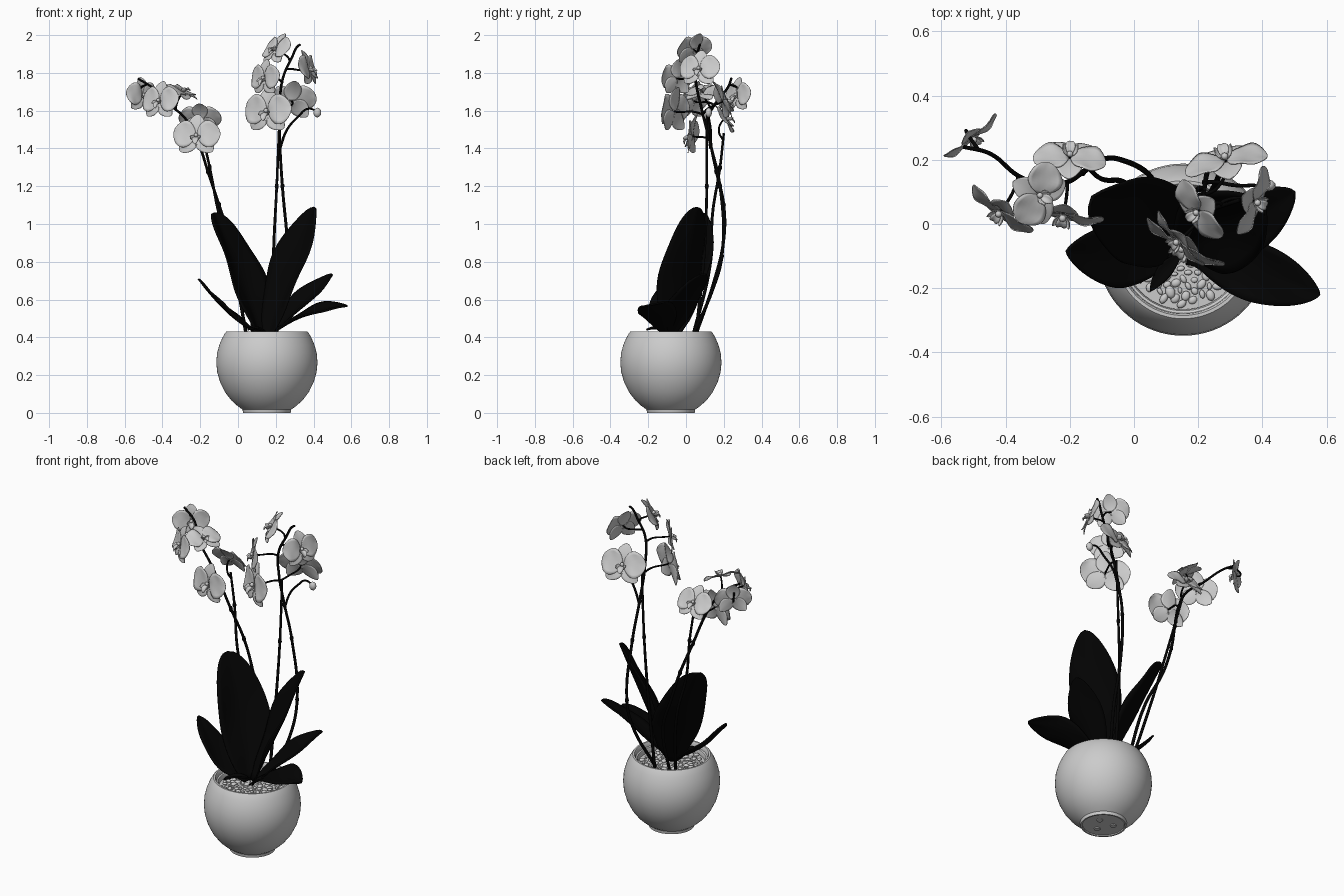
import bpy, bmesh, math, random
from mathutils import Vector as V, Matrix

if "Cube" in bpy.data.objects:
    bpy.data.objects.remove(bpy.data.objects["Cube"])

random.seed(4)
dark = bpy.data.materials.new("dark_green")
dark.diffuse_color = (0.001, 0.001, 0.001, 1)
dark.use_nodes = True
dark.node_tree.nodes["Principled BSDF"].inputs["Base Color"].default_value = dark.diffuse_color
PX, PY = 0.153, -0.08          # pot axis


def finish(bm, name, mat=None, thick=0, angle=None):
    bmesh.ops.remove_doubles(bm, verts=bm.verts, dist=1e-5)
    me = bpy.data.meshes.new(name)
    bm.to_mesh(me)
    bm.free()
    ob = bpy.data.objects.new(name, me)
    bpy.context.collection.objects.link(ob)
    if mat:
        me.materials.append(mat)
    for p in me.polygons:
        p.use_smooth = True
    if angle:
        bpy.ops.object.select_all(action='DESELECT')
        ob.select_set(True)
        bpy.context.view_layer.objects.active = ob
        bpy.ops.object.shade_smooth_by_angle(angle=math.radians(angle))
    if thick:
        m = ob.modifiers.new("thickness", 'SOLIDIFY')
        m.thickness, m.offset = thick, 0
    return ob


def blade(bm, p0, p1, p2, up, width, fold=0.1, a=1.0, b=0.7, base=0.2, wave=0.0, nu=14, nv=8):
    """Leaf or petal: a bent midrib with a rounded, folded cross-section."""
    p0, p1, p2, up = V(p0), V(p1), V(p2), V(up)
    side = up.cross(p2 - p0).normalized()
    rows = []
    for i in range(nu + 1):
        t = 1 - (1 - i / nu) ** 1.4
        c = p0 * (1 - t) ** 2 + p1 * 2 * t * (1 - t) + p2 * t * t
        tan = ((p1 - p0) * (1 - t) + (p2 - p1) * t).normalized()
        n = tan.cross(side).normalized()
        w = max(math.sin(math.pi * min(t, 1) ** a), 0) ** b if i < nu else 0
        if t < 0.4:
            w = max(w, base)
        row = []
        for j in range(nv + 1):
            s = 2 * j / nv - 1
            h = fold * abs(s) ** 1.4 + wave * math.sin(9 * t + 2 * s) * abs(s)
            row.append(bm.verts.new(c + (side * s + n * h) * w * width / 2))
        rows.append(row)
    for r, q in zip(rows, rows[1:]):
        for j in range(nv):
            bm.faces.new((r[j], r[j + 1], q[j + 1], q[j]))


def tube(name, pts, r, tip=0.7):
    cu = bpy.data.curves.new(name, 'CURVE')
    cu.dimensions, cu.bevel_depth, cu.bevel_resolution = '3D', r, 2
    cu.resolution_u, cu.use_fill_caps = 8, True
    sp = cu.splines.new('BEZIER')
    sp.bezier_points.add(len(pts) - 1)
    for i, (bp, p) in enumerate(zip(sp.bezier_points, pts)):
        bp.co = p
        bp.handle_left_type = bp.handle_right_type = 'AUTO'
        bp.radius = 1 + (tip - 1) * i / (len(pts) - 1)
    cu.materials.append(dark)
    ob = bpy.data.objects.new(name, cu)
    bpy.context.collection.objects.link(ob)
    bpy.ops.object.select_all(action='DESELECT')
    ob.select_set(True)
    bpy.context.view_layer.objects.active = ob
    bpy.ops.object.convert(target='MESH')


def ball(bm, loc, scale, rot=0.0, sub=2):
    m = Matrix.Translation(loc) @ Matrix.Rotation(rot, 4, 'Z') @ Matrix.Diagonal((*scale, 1))
    bmesh.ops.create_icosphere(bm, subdivisions=sub, radius=1, matrix=m)


# Pot: lathed profile, rounded belly with small foot and inner rim
prof = [(0, 0.006), (0.115, 0.006), (0.117, 0), (0.126, 0), (0.129, 0.018), (0.155, 0.036),
        (0.19, 0.068), (0.222, 0.11), (0.248, 0.163), (0.263, 0.215), (0.268, 0.265),
        (0.264, 0.315), (0.252, 0.36), (0.237, 0.395), (0.222, 0.422), (0.215, 0.43),
        (0.205, 0.43), (0.2, 0.422), (0.198, 0.405), (0.19, 0.402), (0.186, 0.392), (0.186, 0.375), (0, 0.38)]
bm = bmesh.new()
vs = [bm.verts.new((PX + r, PY, z)) for r, z in prof]
es = [bm.edges.new(e) for e in zip(vs, vs[1:])]
bmesh.ops.spin(bm, geom=vs + es, cent=(PX, PY, 0), axis=(0, 0, 1), angle=2 * math.pi, steps=72)
bmesh.ops.remove_doubles(bm, verts=bm.verts, dist=1e-5)
bmesh.ops.recalc_face_normals(bm, faces=bm.faces)
finish(bm, "pot", angle=40)

# Drain plugs under the pot
bm = bmesh.new()
for k in range(3):
    a = k * 2 * math.pi / 3 + 0.5
    bmesh.ops.create_cone(bm, cap_ends=True, segments=20, radius1=0.017, radius2=0.017, depth=0.008,
                          matrix=Matrix.Translation((PX + 0.055 * math.cos(a), PY + 0.055 * math.sin(a), 0.005)))
finish(bm, "drain_holes", angle=30)

# Pebbles
bm = bmesh.new()
for i in range(130):
    r, a = 0.172 * math.sqrt((i + 0.5) / 130), i * 2.39996
    s = random.uniform(0.008, 0.021)
    ball(bm, (PX + r * math.cos(a), PY + r * math.sin(a), 0.38 + random.uniform(-0.003, 0.004)),
         (s, s * random.uniform(0.55, 0.85), s * 0.5), random.uniform(0, 6))
finish(bm, "pebbles")

# Leaves: base, bend, tip, up, width, fold, fullness (small = fuller base), roundness (small = blunter)
Z = (0, 0, 1)
leaves = [
    ("leaf_tall_left", (0.12, -0.07, 0.4), (0.02, 0.05, 0.72), (-0.13, 0.085, 1.06), (0.35, -0.3, 1), 0.29, 0.35, 1.0, 0.48),
    ("leaf_tall_right", (0.16, -0.08, 0.4), (0.27, 0.0, 0.72), (0.405, 0.06, 1.09), (-0.1, -0.15, 1), 0.28, 0.3, 1.1, 0.55),
    ("leaf_low_left", (0.13, -0.1, 0.41), (-0.04, -0.115, 0.48), (-0.21, -0.085, 0.71), Z, 0.19, 0.15, 1.15, 0.7),
    ("leaf_mid_right", (0.17, -0.07, 0.41), (0.32, -0.03, 0.55), (0.5, 0.1, 0.735), (-0.1, -0.15, 1), 0.19, 0.3, 1.15, 0.6),
    ("leaf_low_right", (0.17, -0.1, 0.41), (0.37, -0.13, 0.56), (0.58, -0.22, 0.565), (0, -0.25, 1), 0.19, 0.15, 1.15, 0.7),
    ("leaf_small_front", (0.15, -0.09, 0.42), (0.1, -0.13, 0.46), (0.05, -0.21, 0.44), Z, 0.045, 0.2, 1.15, 0.7),
]
for name, p0, p1, p2, up, w, f, a, b in leaves:
    bm = bmesh.new()
    blade(bm, p0, p1, p2, up, w, f, a=a, b=b, base=0.3, wave=0.09, nu=24, nv=10)
    finish(bm, name, dark, thick=0.009)

# Stems and their supports
stems = {
    "stem_right": [(0.19, 0.02, 0.38), (0.26, 0.14, 0.65), (0.265, 0.19, 0.83), (0.235, 0.18, 1.2), (0.222, 0.13, 1.42),
                   (0.22, 0.08, 1.62), (0.24, 0.05, 1.78), (0.285, 0.06, 1.88), (0.315, 0.07, 1.94), (0.33, 0.075, 1.95)],
    "stem_right_straight": [(0.175, 0.05, 0.38), (0.19, 0.1, 0.9), (0.205, 0.11, 1.2), (0.22, 0.11, 1.58)],
    "side_branch": [(0.222, 0.13, 1.4), (0.26, 0.13, 1.5), (0.32, 0.12, 1.57), (0.37, 0.12, 1.61), (0.415, 0.12, 1.6)],
    "stem_left": [(0.08, 0.04, 0.38), (0.05, 0.15, 0.7), (-0.04, 0.2, 0.92), (-0.1, 0.2, 1.1), (-0.16, 0.16, 1.28),
                  (-0.21, 0.13, 1.43), (-0.28, 0.12, 1.56), (-0.36, 0.15, 1.63), (-0.45, 0.22, 1.72), (-0.53, 0.24, 1.77)],
    "stem_left_second": [(0.05, 0.03, 0.38), (-0.03, 0.13, 0.8), (-0.1, 0.14, 1.05), (-0.15, 0.18, 1.3), (-0.19, 0.2, 1.48)],
}
samples = []
for name, pts in stems.items():
    tube(name, pts, 0.007 if name == "side_branch" else 0.009)
    if name == "side_branch":
        continue
    for p, q in zip(pts, pts[1:]):
        samples += [V(p).lerp(V(q), k / 5) for k in range(5)]

# Nodes along the stems, and the closed bud
bm = bmesh.new()
for p in [(0.265, 0.19, 0.83), (0.222, 0.13, 1.42), (0.235, 0.18, 1.2), (0.205, 0.11, 1.2),
          (-0.16, 0.16, 1.28), (-0.1, 0.2, 1.1), (-0.15, 0.18, 1.3)]:
    ball(bm, p, (0.011, 0.011, 0.018))
finish(bm, "stem_nodes", dark)
bm = bmesh.new()
ball(bm, (0.42, 0.12, 1.59), (0.021, 0.018, 0.026))
finish(bm, "bud")

# Flowers: centre, facing direction, size
flowers = [
    ((0.155, -0.065, 1.595), (-0.5, -0.85, 0.1), 1.08),
    ((0.14, -0.05, 1.77), (-0.75, -0.65, 0.1), 0.85),
    ((0.2, 0.04, 1.925), (-0.7, -0.5, 0.5), 0.83),
    ((0.375, 0.07, 1.82), (0.9, -0.35, 0.28), 0.87),
    ((0.285, 0.2, 1.65), (-0.2, 0.88, 0.4), 1.0),
    ((-0.22, 0.03, 1.465), (-0.2, -0.95, 0.15), 0.97),
    ((-0.2, 0.21, 1.555), (0.05, 0.8, 0.55), 0.87),
    ((-0.415, 0.04, 1.65), (-0.58, -0.77, 0.2), 0.9),
    ((-0.505, 0.27, 1.68), (0.62, -0.76, 0.1), 0.8),
    ((-0.295, 0.09, 1.7), (0.4, -0.2, 0.85), 0.8),
]
for k, (c, n, s) in enumerate(flowers, 1):
    c, n = V(c), V(n).normalized()
    r = V((0, 0, 1)).cross(n).normalized()
    u = n.cross(r)

    def at(angle, d, h=0.0):
        a = math.radians(angle)
        return c + (r * math.cos(a) + u * math.sin(a)) * d * s + n * h * s

    bm = bmesh.new()
    for ang in (90, 222, 318):                       # three narrower sepals
        blade(bm, at(ang, 0.006, -0.006), at(ang, 0.06, 0.006), at(ang, 0.123, -0.014), n, 0.095 * s, 0.1, 0.9, 0.6)
    for ang in (10, 170):                            # two broad petals
        blade(bm, at(ang, 0.006), at(ang, 0.07, 0.014), at(ang, 0.132, -0.012), n, 0.15 * s, 0.06, 0.95, 0.55, wave=0.06)
    finish(bm, f"flower_{k}_petals", thick=0.003)
    bm = bmesh.new()                                 # lip and column
    blade(bm, at(270, 0.004), at(270, 0.02, 0.04), at(270, 0.05, 0.032), n, 0.035 * s, 0.4, nu=8, nv=4)
    for ang in (215, 325):
        blade(bm, at(ang, 0.004), at(ang, 0.03, 0.015), at(ang, 0.032, 0.042), n, 0.03 * s, 0.4, nu=8, nv=4)
    ball(bm, at(90, 0.004, 0.014), (0.01 * s,) * 3)
    finish(bm, f"flower_{k}_lip", thick=0.003)

    # Stalk joining the flower to the nearest stem point a little below it
    goal = c - n * 0.04 - V((0, 0, 0.03))
    root = min(samples, key=lambda p: (p - goal).length)
    tube(f"flower_{k}_stalk", [root, (root + c - n * 0.07) / 2 + V((0, 0, 0.01)), c - n * 0.025, c - n * 0.003], 0.006)
